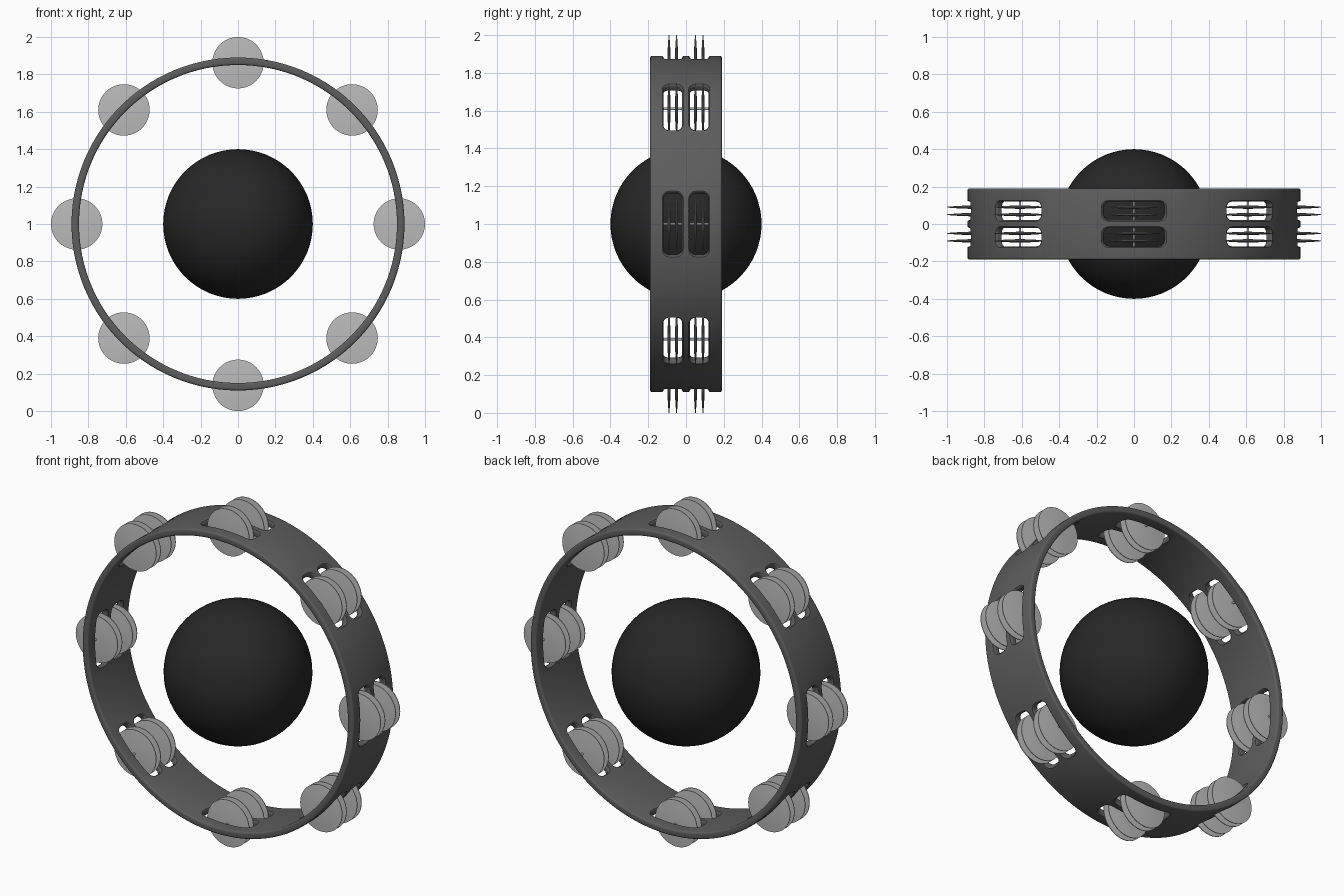
import bpy, bmesh, math
from mathutils import Matrix, Vector

if "Cube" in bpy.data.objects:
    bpy.data.objects.remove(bpy.data.objects["Cube"])

CENTRE = Vector((0, 0, 1))
R_IN, R_OUT, HALF = 0.85, 0.89, 0.19
R_PIN = 0.8625


def material(name, v):
    m = bpy.data.materials.new(name)
    m.diffuse_color = (v, v, v, 1)
    m.use_nodes = True
    m.node_tree.nodes["Principled BSDF"].inputs["Base Color"].default_value = m.diffuse_color
    return m


def add(name, mesh, mat=None, matrix=Matrix()):
    o = bpy.data.objects.new(name, mesh)
    bpy.context.collection.objects.link(o)
    o.matrix_world = matrix
    if mat and not mesh.materials:
        mesh.materials.append(mat)
    return o


def to_mesh(bm, name):
    bmesh.ops.recalc_face_normals(bm, faces=bm.faces)
    me = bpy.data.meshes.new(name)
    bm.to_mesh(me)
    bm.free()
    return me


def lathe(name, profile, segs, closed=False):
    """Spin (radius, y) points around the y axis; open profiles start and end on the axis."""
    bm = bmesh.new()
    vs = [bm.verts.new((r, y, 0)) for r, y in profile]
    pairs = list(zip(vs, vs[1:])) + ([(vs[-1], vs[0])] if closed else [])
    edges = [bm.edges.new(p) for p in pairs]
    bmesh.ops.spin(bm, geom=vs + edges, cent=(0, 0, 0), axis=(0, 1, 0),
                   angle=2 * math.pi, steps=segs, use_merge=True)
    bmesh.ops.remove_doubles(bm, verts=bm.verts, dist=1e-5)
    return to_mesh(bm, name)


def smooth(o, angle=35):
    bpy.ops.object.select_all(action='DESELECT')
    o.select_set(True)
    bpy.context.view_layer.objects.active = o
    bpy.ops.object.shade_smooth_by_angle(angle=math.radians(angle))


def rounded_rect(hx, hy, r, n=5, side=10):
    """Outline points, with extra points along the long sides so they can bend."""
    pts = []
    for k, (sx, sy) in enumerate(((1, 1), (-1, 1), (-1, -1), (1, -1))):
        for i in range(n + 1):
            a = math.pi / 2 * (k + i / n)
            pts.append((sx * (hx - r) + r * math.cos(a), sy * (hy - r) + r * math.sin(a)))
        if k in (0, 2):
            pts += [(sx * (hx - r) * (1 - 2 * j / side), sy * hy) for j in range(1, side)]
    return pts


dark = material("frame_grey", 0.11)
black = material("ball_black", 0.02)
silver = material("jingle_grey", 0.5)

# hoop frame with softened rims
c = 0.01
rim = []
for k, (r, y) in enumerate(((R_OUT - c, HALF - c), (R_IN + c, HALF - c),
                            (R_IN + c, c - HALF), (R_OUT - c, c - HALF))):
    for i in range(4):
        a = math.pi / 2 * (k + i / 3)
        rim.append((r + c * math.cos(a), y + c * math.sin(a)))
hoop = add("hoop_frame", lathe("hoop_frame", rim, 160, True), dark, Matrix.Translation(CENTRE))

# slot cutters: curved rounded rectangles that flare at both faces of the hoop
LAYERS = ((0.80, 0.010), (0.848, 0.009), (0.853, 0.003), (0.860, 0),
          (0.880, 0), (0.887, 0.003), (0.892, 0.009), (0.95, 0.010))
bm = bmesh.new()
for k in range(8):
    for yc in (-0.07, 0.07):
        rings = []
        for r, off in LAYERS:
            ring = []
            for s, y in rounded_rect(0.165 + off, 0.049 + off, 0.032 + off):
                a = k * math.pi / 4 + s / 0.87
                ring.append(bm.verts.new((r * math.cos(a), yc + y, r * math.sin(a))))
            rings.append(ring)
        n = len(rings[0])
        for a, b in zip(rings, rings[1:]):
            for i in range(n):
                bm.faces.new((a[i], a[(i + 1) % n], b[(i + 1) % n], b[i]))
        bm.faces.new(rings[0])
        bm.faces.new(rings[-1])
cutter = add("slot_cutter", to_mesh(bm, "slot_cutter"), None, Matrix.Translation(CENTRE))
cutter.hide_render = True
cutter.hide_set(True)

cut = hoop.modifiers.new("slots", 'BOOLEAN')
cut.operation = 'DIFFERENCE'
cut.solver = 'EXACT'
cut.object = cutter
smooth(hoop, 40)

# jingle discs (thin, slightly domed) and pins
disc_mesh = lathe("jingle", [(0, -0.009), (0.05, -0.008), (0.10, -0.005), (0.1375, -0.002),
                             (0.1375, 0.002), (0.10, 0.005), (0.05, 0.008), (0, 0.009)], 48)
pin_mesh = lathe("jingle_pin", [(0, -0.14), (0.006, -0.14), (0.006, 0.14), (0, 0.14)], 12)
for k in range(8):
    spot = Matrix.Translation(CENTRE) @ Matrix.Rotation(k * math.pi / 4, 4, 'Y')
    for y in (-0.09, -0.05, 0.05, 0.09):
        o = add("jingle", disc_mesh, silver, spot @ Matrix.Translation((R_PIN, y, 0)))
        if k == 0 and y == -0.09:
            smooth(o)
    add("jingle_pin", pin_mesh, silver, spot @ Matrix.Translation((R_PIN, 0, 0)))

# ball in the middle
bpy.ops.mesh.primitive_uv_sphere_add(segments=64, ring_count=32, radius=0.4, location=CENTRE)
ball = bpy.context.object
ball.name = "centre_ball"
ball.data.materials.append(black)
smooth(ball)
